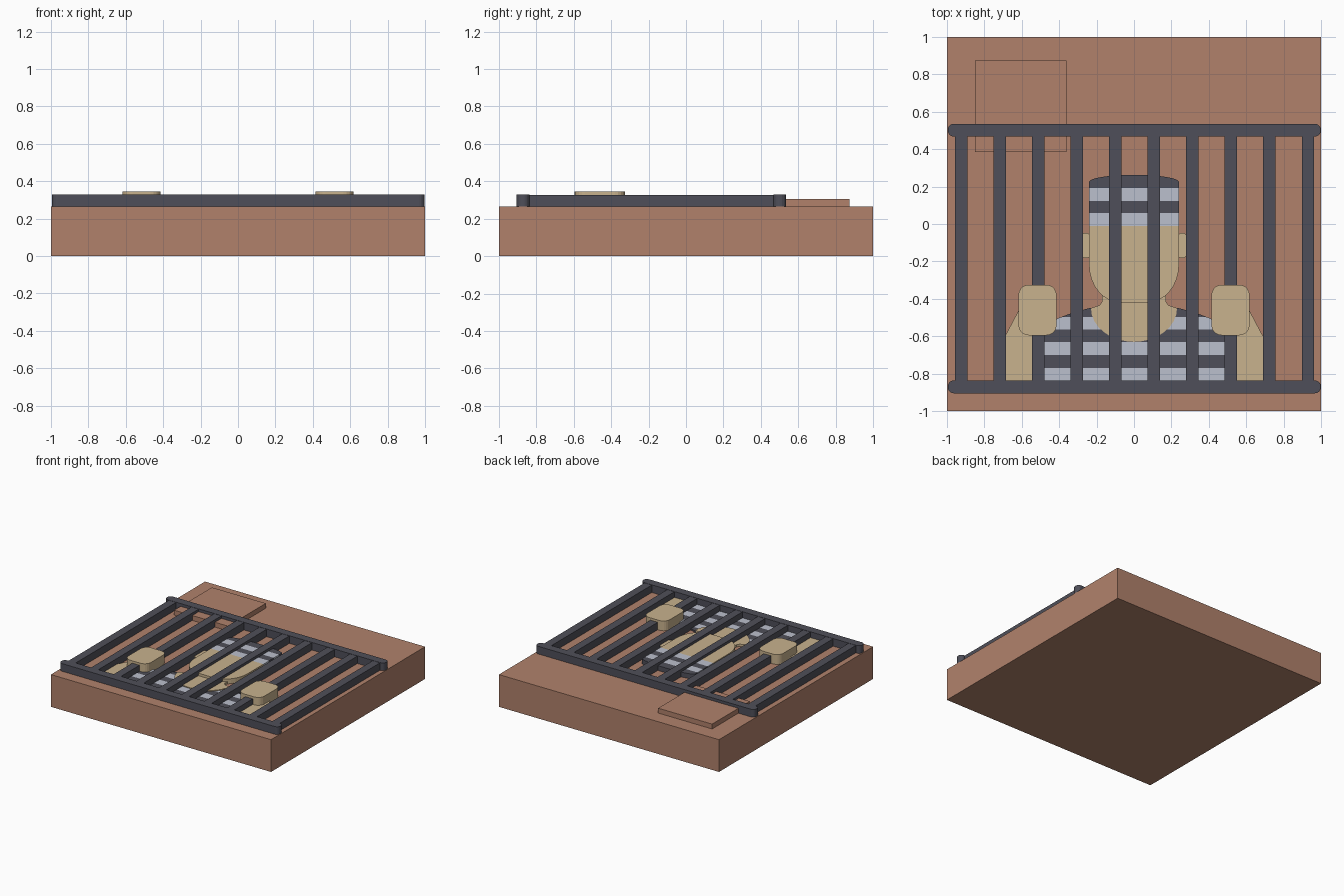
import bpy, bmesh, math

if "Cube" in bpy.data.objects:
    bpy.data.objects.remove(bpy.data.objects["Cube"])

BASE = 0.265      # top of the slab
FOOT = 0.26       # relief parts are sunk slightly into the slab


def material(name, rgb):
    m = bpy.data.materials.new(name)
    m.diffuse_color = (*rgb, 1)
    m.use_nodes = True
    m.node_tree.nodes["Principled BSDF"].inputs["Base Color"].default_value = m.diffuse_color
    return m


BRICK = material("brick brown", (0.44, 0.222, 0.148))
IRON = material("dark iron", (0.078, 0.078, 0.1))
SKIN = material("tan skin", (0.58, 0.445, 0.268))
CLOTH = material("pale cloth", (0.5, 0.53, 0.61))


def prism(name, outline, z0, z1, mats, cuts=(), pick=None):
    """Extrude an outline upward; optionally slice at y cuts and colour by y."""
    bm = bmesh.new()
    face = bm.faces.new([bm.verts.new((x, y, z0)) for x, y in outline])
    top = bmesh.ops.extrude_face_region(bm, geom=[face])["geom"]
    bmesh.ops.translate(bm, vec=(0, 0, z1 - z0),
                        verts=[v for v in top if isinstance(v, bmesh.types.BMVert)])
    for y in cuts:
        bmesh.ops.bisect_plane(bm, geom=bm.verts[:] + bm.edges[:] + bm.faces[:],
                               plane_co=(0, y, 0), plane_no=(0, 1, 0))
    bmesh.ops.recalc_face_normals(bm, faces=bm.faces[:])
    if pick:
        for f in bm.faces:
            f.material_index = pick(f.calc_center_bounds().y)
    me = bpy.data.meshes.new(name)
    bm.to_mesh(me)
    bm.free()
    for m in mats:
        me.materials.append(m)
    ob = bpy.data.objects.new(name, me)
    bpy.context.collection.objects.link(ob)
    return ob


def rounded(x0, x1, y0, y1, r=0.0, n=5):
    if r == 0:
        return [(x0, y0), (x1, y0), (x1, y1), (x0, y1)]
    pts = []
    for k, (cx, cy) in enumerate([(x1 - r, y1 - r), (x0 + r, y1 - r),
                                  (x0 + r, y0 + r), (x1 - r, y0 + r)]):
        for i in range(n + 1):
            a = math.pi / 2 * (k + i / n)
            pts.append((cx + r * math.cos(a), cy + r * math.sin(a)))
    return pts


def mirrored(half):
    """Close a right-hand half outline (top to bottom) across x = 0."""
    return half + [(-x, y) for x, y in reversed(half) if x > 1e-6]


def stripes(cuts):
    """Alternate dark and pale from the top cut downward."""
    return lambda y: sum(y < c for c in cuts) % 2


# Slab and raised corner plaque
prism("base_slab", rounded(-1, 1, -1, 1), 0, BASE, [BRICK])
prism("corner_plaque", rounded(-0.85, -0.36, 0.385, 0.875), FOOT, 0.305, [BRICK])

# Cage rails and bars
prism("top_rail", rounded(-0.995, 0.998, 0.468, 0.535, 0.03), FOOT, 0.328, [IRON])
prism("bottom_rail", rounded(-0.995, 0.998, -0.905, -0.837, 0.03), FOOT, 0.328, [IRON])
for i in range(10):
    x = -0.924 + i * 0.206
    prism(f"bar_{i + 1}", rounded(x - 0.033, x + 0.033, -0.84, 0.47), FOOT, 0.326, [IRON])

# Striped cap with an arched crown
cap = [(0.24 * math.sin(a), 0.225 + 0.038 * math.cos(a))
       for a in [math.pi / 2 * i / 8 for i in range(9)]]
cap_cuts = [0.192, 0.122, 0.06]
prism("cap", mirrored(cap + [(0.24, -0.012)]), FOOT, 0.305,
      [IRON, CLOTH], cap_cuts, stripes(cap_cuts))

# Face with rounded jaw, and ears
jaw = [(0.07 + 0.17 * math.cos(a), -0.22 - 0.2 * math.sin(a))
       for a in [math.pi / 2 * i / 8 for i in range(9)]]
prism("face", mirrored([(0.24, -0.012)] + jaw), FOOT, 0.305, [SKIN])
for s, side in ((1, "right"), (-1, "left")):
    xs = sorted((s * 0.235, s * 0.28))
    prism(f"{side}_ear", rounded(*xs, -0.183, -0.047, 0.02), FOOT, 0.295, [SKIN])

# Neck flaring into a round neckline
scoop = [(0.23 * math.cos(a), -0.45 - 0.18 * math.sin(a))
         for a in [math.pi / 2 * i / 8 for i in range(9)]]
prism("neck", mirrored([(0.17, -0.33), (0.17, -0.415), (0.185, -0.435)] + scoop),
      FOOT, 0.284, [SKIN])

# Striped shirt
shirt_cuts = [-0.497, -0.563, -0.63, -0.7, -0.77]
prism("shirt", mirrored([(0.16, -0.44), (0.24, -0.45), (0.33, -0.475), (0.41, -0.505),
                         (0.46, -0.54), (0.5, -0.6), (0.5, -0.845)]),
      FOOT, 0.277, [IRON, CLOTH], shirt_cuts, stripes(shirt_cuts))

# Forearms and hands gripping the bars
for s, side in ((1, "right"), (-1, "left")):
    arm = [(0.5, -0.845), (0.69, -0.845), (0.69, -0.6), (0.6, -0.43), (0.5, -0.43)]
    prism(f"{side}_forearm", [(s * x, y) for x, y in arm], FOOT, 0.28, [SKIN])
    xs = sorted((s * 0.414, s * 0.618))
    prism(f"{side}_hand", rounded(*xs, -0.595, -0.325, 0.055), FOOT, 0.345, [SKIN])
